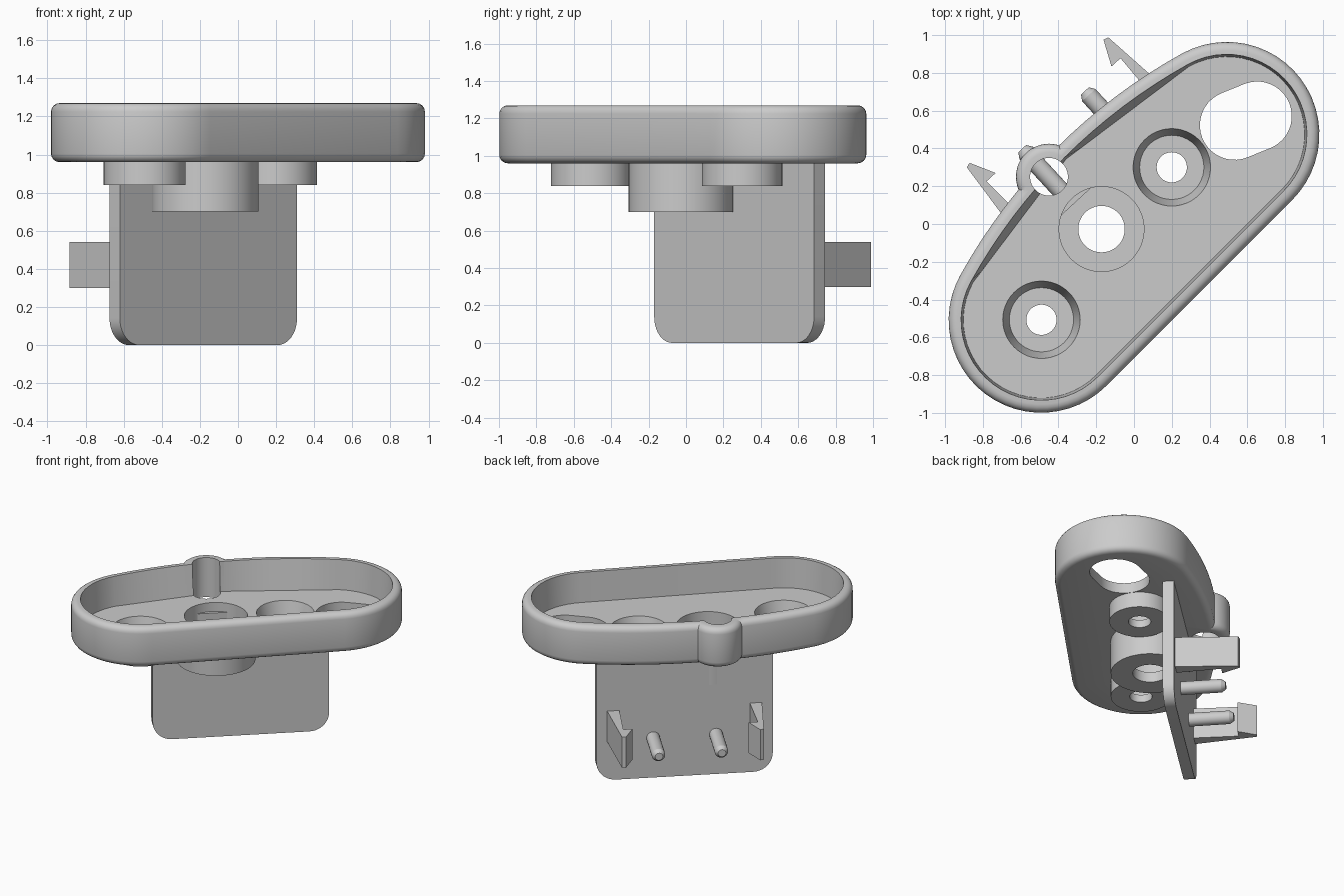
import bpy, bmesh, math
from mathutils import Matrix, Vector

if "Cube" in bpy.data.objects:
    bpy.data.objects.remove(bpy.data.objects["Cube"], do_unlink=True)

grey = bpy.data.materials.new("plain grey")
grey.use_nodes = True
grey.diffuse_color = (0.6, 0.6, 0.6, 1)
grey.node_tree.nodes["Principled BSDF"].inputs["Base Color"].default_value = grey.diffuse_color


def loft(name, rings, matrix=Matrix()):
    """Closed solid skinned through rings of equal length."""
    bm = bmesh.new()
    loops = [[bm.verts.new(p) for p in ring] for ring in rings]
    n = len(loops[0])
    for a, b in zip(loops, loops[1:]):
        for i in range(n):
            j = (i + 1) % n
            bm.faces.new((a[i], a[j], b[j], b[i]))
    bm.faces.new(loops[0][::-1])
    bm.faces.new(loops[-1])
    bm.transform(matrix)
    bmesh.ops.recalc_face_normals(bm, faces=bm.faces)
    mesh = bpy.data.meshes.new(name)
    bm.to_mesh(mesh)
    bm.free()
    mesh.materials.append(grey)
    obj = bpy.data.objects.new(name, mesh)
    bpy.context.collection.objects.link(obj)
    return obj


def turned(name, profile, matrix, n=48):
    """Solid turned around its local z from (radius, z) pairs."""
    return loft(name, [[(r * math.cos(math.tau * i / n), r * math.sin(math.tau * i / n), z)
                        for i in range(n)] for r, z in profile], matrix)


def at(x, y):
    return Matrix.Translation((x, y, 0))


def combine(target, tool, operation):
    mod = target.modifiers.new(operation, 'BOOLEAN')
    mod.object, mod.operation, mod.solver = tool, operation, 'EXACT'
    bpy.context.view_layer.objects.active = target
    bpy.ops.object.modifier_apply(modifier=mod.name)
    bpy.data.objects.remove(tool, do_unlink=True)


def arc(cx, cy, r, a0, a1, n):
    return [(cx + r * math.cos(math.radians(a0 + (a1 - a0) * i / n)),
             cy + r * math.sin(math.radians(a0 + (a1 - a0) * i / n))) for i in range(n + 1)]


# Tray outline: two round ends, straight front, gently bowed back
HALF, R_END, R_BACK, SPREAD = 0.695, 0.49, 3.01, 16
BACK_Y = -(R_BACK - R_END) * math.cos(math.radians(SPREAD))


def outline(inset, z, faceted_back=False):
    right = arc(HALF, 0, R_END - inset, -90, 90 - SPREAD, 24)
    left = arc(-HALF, 0, R_END - inset, 90 + SPREAD, 270, 24)
    back = arc(0, BACK_Y, R_BACK - inset, 90 - SPREAD, 90 + SPREAD, 16)
    if faceted_back:
        a, m, b = (Vector(back[i]) for i in (0, 8, 16))
        back = [a.lerp(m, i / 8) for i in range(8)] + [m.lerp(b, i / 8) for i in range(9)]
    return [(p[0], p[1], z) for p in right + back[1:-1] + left]


TRAY = at(0, -0.0175) @ Matrix.Rotation(math.radians(45), 4, 'Z')
BOTTOM, FLOOR, TOP, ROUND = 0.96, 1.04, 1.27, 0.045

# Rounded edge as (inset, z) pairs, shared by tray and bump
edge = []
for i in range(5):
    a = math.pi / 2 * i / 4
    edge.append((ROUND * (1 - math.sin(a)), BOTTOM + ROUND * (1 - math.cos(a))))
edge += [(d, BOTTOM + TOP - z) for d, z in reversed(edge)]

tray = loft("tray", [outline(d, z) for d, z in edge], TRAY)
POCKET = at(-0.45, 0.25)
combine(tray, turned("bump", [(0.175 - d, z) for d, z in edge], POCKET), 'UNION')

# Bosses under the floor
SCREWS = [at(-0.49, -0.507), at(0.2, 0.3)]
HUB = at(-0.172, -0.027)
for place in SCREWS:
    combine(tray, turned("screw_boss", [(0.215, 0.84), (0.215, 1.0)], place), 'UNION')
combine(tray, turned("hub_boss", [(0.28, 0.70), (0.28, 1.0)], HUB), 'UNION')

# Cavity, countersunk holes, pocket and oblong opening
combine(tray, loft("cavity", [outline(0.078, FLOOR, True), outline(0.066, TOP),
                              outline(0.066, 1.4)], TRAY), 'DIFFERENCE')
for place in SCREWS:
    combine(tray, turned("screw_hole", [(0.08, 0.8), (0.08, 0.9), (0.17, 0.9),
                                        (0.205, FLOOR), (0.205, 1.1)], place), 'DIFFERENCE')
combine(tray, turned("hub_hole", [(0.123, 0.6), (0.123, 0.78), (0.225, 0.78),
                                  (0.225, 1.1)], HUB), 'DIFFERENCE')
combine(tray, turned("pocket", [(0.1, 0.9), (0.1, 1.4)], POCKET), 'DIFFERENCE')
slot = arc(0.065, 0, 0.183, -90, 90, 20) + arc(-0.065, 0, 0.183, 90, 270, 20)
combine(tray, loft("opening", [[(x, y, z) for x, y in slot] for z in (0.9, 1.15)],
                   at(0.592, 0.547) @ Matrix.Rotation(math.radians(22), 4, 'Z')), 'DIFFERENCE')

# Hanging plate with rounded lower corners
PLATE = at(-0.62, -0.17) @ Matrix.Rotation(math.radians(42.6), 4, 'Z')
W, THICK, RC = 1.263, 0.08, 0.14
shape = [(0, 0.97)] + arc(RC, RC, RC, 180, 270, 10) + arc(W - RC, RC, RC, 270, 360, 10) + [(W, 0.97)]
parts = [tray, loft("plate", [[(x, y, z) for x, z in shape] for y in (0, THICK)], PLATE)]

# Snap clips and locating pins, mirrored about the middle of the plate
clip = [(0.075, 0.06), (0.165, 0.06), (0.15, 0.4), (0.215, 0.4), (0.15, 0.533), (0.123, 0.525)]
for side, flip in (("left", False), ("right", True)):
    def across(s):
        return W - s if flip else s
    parts.append(loft(side + "_clip", [[(across(s), n, z) for s, n in clip]
                                       for z in (0.3, 0.54)], PLATE))
    axis = Matrix.Translation((across(0.406), 0, 0.31)) @ Matrix.Rotation(-math.pi / 2, 4, 'X')
    parts.append(turned(side + "_pin", [(0.048, 0.06), (0.048, 0.37), (0.028, 0.4)],
                        PLATE @ axis, 24))

# Smooth shading with crisp edges
for obj in parts:
    bpy.ops.object.select_all(action='DESELECT')
    obj.select_set(True)
    bpy.context.view_layer.objects.active = obj
    bpy.ops.object.shade_smooth_by_angle(angle=math.radians(30))
